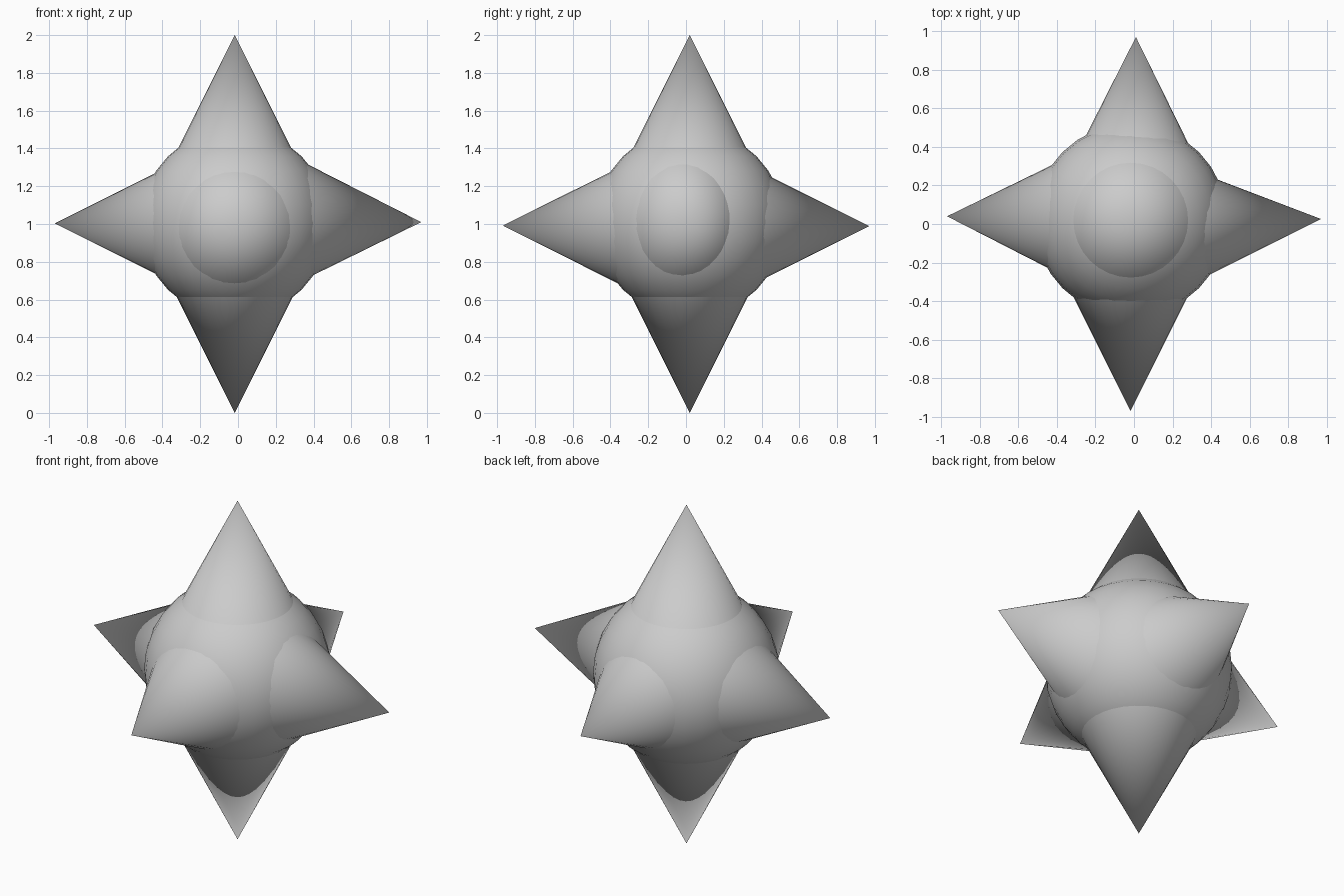
import bpy
from mathutils import Vector, Matrix

if "Cube" in bpy.data.objects:
    bpy.data.objects.remove(bpy.data.objects["Cube"])

CENTRE = Vector((-0.017, 0.02, 1.005))

# round core
bpy.ops.mesh.primitive_uv_sphere_add(segments=32, ring_count=16, radius=0.5, location=CENTRE)
core = bpy.context.object
core.name = "core_ball"
bpy.ops.object.shade_smooth()


def spike(name, tip, base, flat=1.0):
    """Cone from a base centre buried in the ball to its tip; flat narrows it in y."""
    tip, base = Vector(tip), Vector(base)
    axis = tip - base
    bpy.ops.mesh.primitive_cone_add(vertices=32, radius1=axis.length / 2, radius2=0,
                                    depth=axis.length)
    ob = bpy.context.object
    ob.name = name
    rot = Vector((0, 0, 1)).rotation_difference(axis).to_matrix().to_4x4()
    scale = Matrix.Diagonal((1, flat, 1, 1))
    ob.data.transform(Matrix.Translation((tip + base) / 2) @ rot @ scale)
    bpy.ops.object.shade_smooth_by_angle(angle=0.7)


# vertical spikes
spike("top_spike", (-0.017, 0.02, 2.0), (-0.017, 0.02, 1.2))
spike("bottom_spike", (-0.017, 0.02, 0.0), (-0.017, 0.02, 0.8))

# side spikes, each slightly off-centre
spike("left_spike", (-0.97, 0.04, 1.003), (-0.17, 0.032, 1.003))
spike("right_spike", (0.97, 0.026, 1.01), (0.17, -0.014, 1.016), flat=0.88)
spike("front_spike", (-0.018, -0.97, 0.992), (-0.018, -0.17, 0.99))
spike("back_spike", (0.01, 0.97, 0.989), (0.005, 0.17, 0.989))
